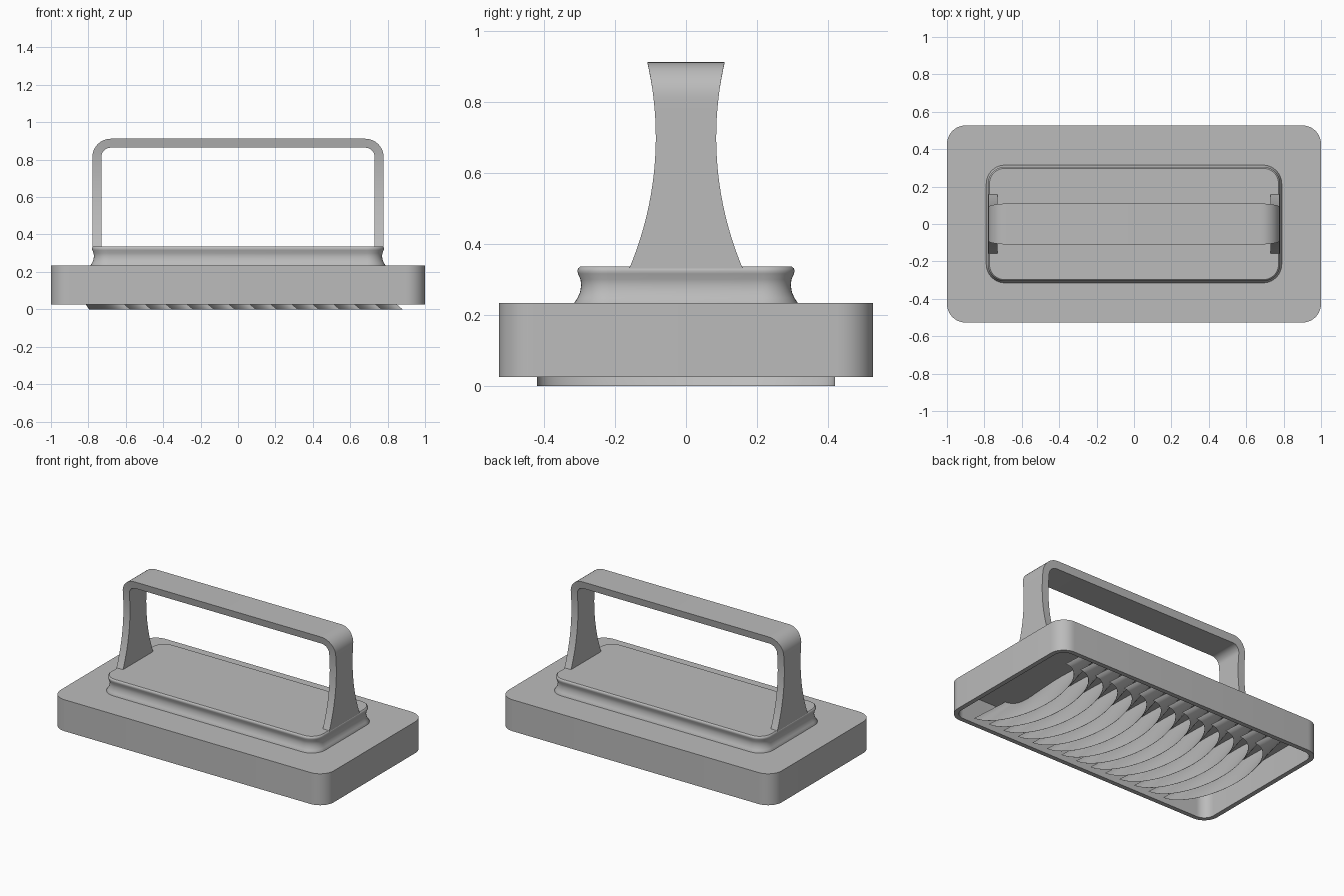
import bpy, bmesh, math
from math import sin, cos, pi, sqrt

cube = bpy.data.objects.get("Cube")
if cube:
    bpy.data.objects.remove(cube, do_unlink=True)

grey = bpy.data.materials.new("plain_grey")
grey.use_nodes = True
grey.diffuse_color = (0.5, 0.5, 0.5, 1)
grey.node_tree.nodes["Principled BSDF"].inputs["Base Color"].default_value = (0.5, 0.5, 0.5, 1)


def loft(name, rings):
    """Skin closed rings of points and cap both ends."""
    bm = bmesh.new()
    loops = [[bm.verts.new(p) for p in ring] for ring in rings]
    n = len(loops[0])
    for a, b in zip(loops, loops[1:]):
        for i in range(n):
            j = (i + 1) % n
            bm.faces.new((a[i], a[j], b[j], b[i]))
    bm.faces.new(loops[0][::-1])
    bm.faces.new(loops[-1])
    bmesh.ops.recalc_face_normals(bm, faces=bm.faces)
    mesh = bpy.data.meshes.new(name)
    bm.to_mesh(mesh)
    bm.free()
    mesh.materials.append(grey)
    ob = bpy.data.objects.new(name, mesh)
    bpy.context.collection.objects.link(ob)
    bpy.ops.object.select_all(action="DESELECT")
    ob.select_set(True)
    bpy.context.view_layer.objects.active = ob
    bpy.ops.object.shade_smooth_by_angle(angle=math.radians(35))
    return ob


def rounded_rect(hx, hy, r, z, steps=10):
    pts = []
    for k, (sx, sy) in enumerate([(1, 1), (-1, 1), (-1, -1), (1, -1)]):
        for i in range(steps + 1):
            a = (k + i / steps) * pi / 2
            pts.append((sx * (hx - r) + r * cos(a), sy * (hy - r) + r * sin(a), z))
    return pts


# Hollow body, open underneath
WALL, CEILING, RIM, TOP = 0.03, 0.2, 0.025, 0.233
inner = (1 - WALL, 0.527 - WALL, 0.1 - WALL)
outer = (1, 0.527, 0.1)
loft("body_shell", [rounded_rect(*inner, CEILING), rounded_rect(*inner, RIM),
                    rounded_rect(*outer, RIM), rounded_rect(*outer, TOP)])

# Plinth with a hollowed waist and a rounded lip
plinth = [(0.0, 0.225), (0.0, 0.233), (-0.01, 0.248), (-0.017, 0.265), (-0.02, 0.283),
          (-0.018, 0.3), (-0.011, 0.316), (-0.009, 0.324), (-0.011, 0.331), (-0.017, 0.336)]
loft("plinth", [rounded_rect(0.79 + d, 0.315 + d, 0.1 + d, z) for d, z in plinth])

# Handle: one strap with waisted legs and rounded corners
HALF, BEND, SIDE, CREST = 0.024, 0.075, 0.755, 0.888
FOOT, CURVE = 0.325, 0.95


def half_width(z):
    return 0.085 + CURVE - sqrt(CURVE ** 2 - (z - 0.7) ** 2)


path = []  # centre x, centre z, outward normal angle
for i in range(16):
    path.append((SIDE, FOOT + (CREST - BEND - FOOT) * i / 16, 0))
for i in range(11):
    a = i / 10 * pi / 2
    path.append((SIDE - BEND + BEND * cos(a), CREST - BEND + BEND * sin(a), a))
path += [(-x, z, pi - a) for x, z, a in reversed(path)]
sections = []
for x, z, a in path:
    section = []
    for offset, side in ((HALF, -1), (HALF, 1), (-HALF, 1), (-HALF, -1)):
        px, pz = x + offset * cos(a), z + offset * sin(a)
        section.append((px, side * half_width(pz), pz))
    sections.append(section)
loft("handle", sections)

# Row of curved, raked blades
BLADES, PITCH, REACH, BULGE, THICK = 14, 0.112, 0.42, 0.22, 0.008
HEIGHTS = [0.205 * i / 6 for i in range(7)]


def blade_x(t, z):
    bow = BULGE * sqrt(max(0, 1 - t * t))
    return -bow - (0.4 + 0.8 * t * t) * z


for n in range(BLADES):
    tip = 0.88 - n * PITCH
    rings = []
    for i in range(33):
        t = -cos(pi * i / 32)
        front = [(tip + blade_x(t, z), REACH * t, z) for z in HEIGHTS]
        back = [(x - THICK * (z > 0) - 0.001, y, z) for x, y, z in reversed(front)]
        rings.append(front + back)
    loft(f"blade_{n + 1}", rings)
